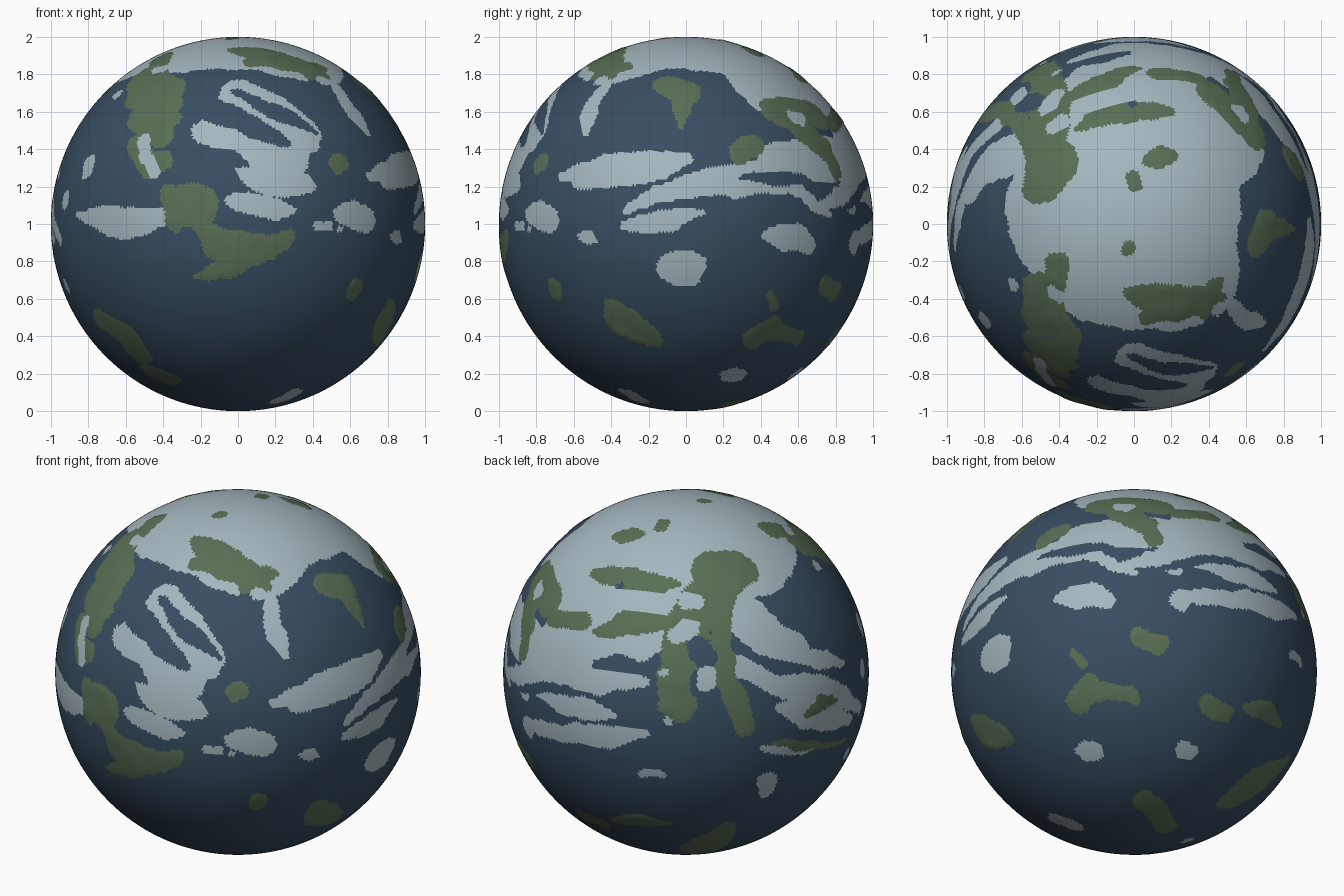
import bpy
import bmesh
from math import sin, cos, pi, radians, sqrt
from mathutils import Vector, noise, kdtree

old = bpy.data.objects.get("Cube")
if old:
    bpy.data.objects.remove(old, do_unlink=True)


def make_material(name, colour):
    mat = bpy.data.materials.new(name)
    mat.use_nodes = True
    mat.diffuse_color = (*colour, 1)
    mat.node_tree.nodes["Principled BSDF"].inputs["Base Color"].default_value = (*colour, 1)
    return mat


materials = [
    make_material("ocean blue", (.04, .076, .122)),
    make_material("ice grey", (.376, .474, .52)),
    make_material("land green", (.1, .156, .09)),
]
ocean, ice, land = range(len(materials))

# Globe surface, with face centres slightly warped so painted coasts look natural
bm = bmesh.new()
bmesh.ops.create_icosphere(bm, subdivisions=7, radius=1)
bm.faces.ensure_lookup_table()
tree = kdtree.KDTree(len(bm.faces))
for face in bm.faces:
    c = face.calc_center_median().normalized()
    warp = noise.noise_vector(c * 5) * .03 + noise.noise_vector(c * 13) * .014
    tree.insert(c + warp - c * warp.dot(c), face.index)
tree.balance()


def side(azimuth, elevation):
    """Right, up and outward axes of one side of the globe."""
    a, e = radians(azimuth), radians(elevation)
    return (Vector((cos(a), sin(a), 0)),
            Vector((-sin(a) * sin(e), cos(a) * sin(e), cos(e))),
            Vector((sin(a) * cos(e), -cos(a) * cos(e), sin(e))))


front, east, north = side(0, 0), side(90, 0), side(0, 90)
back, under = side(215, 25), side(140, -30)


def on_globe(axes, u, v):
    w = sqrt(max(0, 1 - u * u - v * v))
    return (axes[0] * u + axes[1] * v + axes[2] * w).normalized()


def blob(colour, axes, radius, *path, taper=0):
    """Brush a colour along a path on the globe."""
    points = [on_globe(axes, *p) for p in path]
    pairs = list(zip(points, points[1:])) or [(points[0], points[0])]
    for i, (a, b) in enumerate(pairs):
        steps = int((b - a).length / (radius * .25)) + 1
        for s in range(steps + 1):
            t = (i + s / steps) / len(pairs)
            size = radius * (1 - taper + taper * sin(pi * t))
            spot = a.lerp(b, s / steps).normalized()
            for _, index, _ in tree.find_range(spot, size):
                bm.faces[index].material_index = colour


def streak(colour, axes, radius, *path):
    """Brush stroke with narrow ends."""
    blob(colour, axes, radius, *path, taper=.65)


# Polar ice cap
blob(ice, north, .5, (-.25, .1), (.1, .1))
blob(ice, north, .35, (-.3, .4), (0, .55), (.4, .5))
blob(ice, north, .3, (.3, -.3), (0, -.3), (-.2, -.25))
blob(ice, north, .12, (.8, .5), (.65, .68), (.45, .82))

# Ice bands on the front
blob(ice, front, .14, (-.1, .5), (.1, .45), (.25, .38))
blob(ice, front, .12, (0, .68), (.2, .6), (.35, .48))
streak(ice, front, .1, (.02, .3), (.2, .24), (.38, .2))
streak(ice, front, .06, (.48, .78), (.6, .62), (.7, .48))
streak(ice, front, .06, (-.05, .13), (.12, .1), (.3, .05))
streak(ice, front, .08, (-.85, .05), (-.6, .01), (-.4, .02))
streak(ice, front, .08, (.53, .06), (.62, .04), (.72, 0))
blob(ice, front, .03, (.44, 0), (.48, 0))
blob(ice, front, .02, (.54, -.03))
blob(ice, front, .05, (-.92, .12))
blob(ice, front, .05, (-.79, .32), (-.8, .28))
blob(ice, front, .04, (-.92, -.33))

# Ice bands on the east
streak(ice, east, .1, (-.65, .26), (-.43, .28), (-.2, .3), (0, .34))
blob(ice, east, .07, (-.55, .25), (-.4, .26))
streak(ice, east, .06, (-.32, .06), (-.2, .13), (0, .2), (.3, .2), (.55, .2), (.75, .04))
streak(ice, east, .06, (0, .23), (.3, .27), (.55, .27), (.85, .25))
streak(ice, east, .055, (-.34, -.02), (-.1, .01), (.09, .06))
streak(ice, east, .03, (-.58, -.06), (-.53, -.07), (-.48, -.09))
streak(ice, east, .07, (.42, -.07), (.58, -.07), (.68, -.12))
blob(ice, east, .1, (-.04, -.24), (.01, -.24))
blob(ice, east, .05, (.8, .16), (.88, .1))
blob(ice, east, .05, (.9, -.1))

# Ice bands on the back
blob(ice, back, .14, (-.75, .14), (-.45, .17), (-.25, .2))
streak(ice, back, .09, (-.98, 0), (-.7, -.03), (-.45, -.03), (-.22, -.05))
streak(ice, back, .07, (-.8, -.12), (-.6, -.18), (-.42, -.24))
streak(ice, back, .07, (-.88, -.28), (-.6, -.33), (-.4, -.37), (-.22, -.33))
blob(ice, back, .13, (.32, .3), (.45, .18), (.56, .1))
streak(ice, back, .05, (.5, .12), (.7, .08), (.85, .05))
streak(ice, back, .09, (.2, .05), (.4, -.02), (.6, -.08), (.8, -.1), (.95, -.2))
streak(ice, back, .08, (.52, -.2), (.7, -.23), (.9, -.26))
streak(ice, back, .04, (.4, -.4), (.55, -.42), (.72, -.41))
streak(ice, back, .07, (.4, -.57), (.45, -.6), (.43, -.68))
blob(ice, back, .025, (-.24, -.55), (-.12, -.56))

# Ice floes in the south
blob(ice, under, .055, (-.27, -.43), (-.24, -.43))
blob(ice, under, .055, (.28, -.42), (.31, -.44))
blob(ice, under, .06, (-.42, -.81), (-.34, -.83))
blob(ice, under, .03, (.3, -.92))

# Open water channels between the ice bands
streak(ocean, front, .07, (-.3, .68), (-.1, .59), (.08, .52), (.28, .43))
streak(ocean, front, .05, (-.03, .7), (.15, .62), (.28, .57), (.42, .5))
streak(ocean, front, .05, (-.25, .76), (-.18, .76), (-.1, .76))
streak(ocean, front, .06, (.4, .76), (.46, .68), (.52, .52))
streak(ocean, front, .05, (-.3, .4), (-.1, .36), (.05, .33))
blob(ocean, east, .14, (-.25, .6), (-.12, .55))
blob(ocean, east, .1, (-.24, .68), (-.15, .7))
streak(ocean, east, .04, (.3, .24), (.5, .24), (.68, .22))
streak(ocean, back, .05, (-.5, .04), (-.35, .04), (-.2, .02))
streak(ocean, back, .035, (-.95, -.08), (-.75, -.09), (-.5, -.13))
streak(ocean, back, .04, (.3, .08), (.5, .02), (.7, 0))

# Northern land
blob(land, north, .13, (-.5, -.38), (-.45, -.55), (-.4, -.7))
blob(land, north, .07, (-.4, -.22), (-.42, -.32))
streak(land, north, .11, (-.02, -.37), (.2, -.43), (.46, -.4))
blob(land, north, .05, (.43, -.34), (.38, -.48))
blob(land, north, .06, (.08, -.5), (.2, -.47))
blob(land, north, .05, (.1, .33), (.17, .37))
blob(land, north, .035, (0, .25), (.02, .21))
streak(land, north, .035, (-.05, -.14), (-.02, -.12), (.01, -.11))
blob(land, north, .06, (.14, .8), (.34, .78))
blob(land, north, .1, (.42, .7), (.55, .6), (.63, .48))

# Front continents
blob(land, front, .12, (-.52, .7), (-.4, .7))
blob(land, front, .1, (-.5, .58), (-.42, .5))
blob(land, front, .06, (-.54, .42), (-.47, .3), (-.42, .34))
blob(land, front, .12, (-.28, .1), (-.22, .1))
blob(land, front, .06, (-.36, .16), (-.34, .02))
streak(land, front, .09, (-.22, .02), (-.12, -.1), (.08, -.14), (.29, -.07))
streak(land, front, .06, (-.2, -.28), (-.05, -.24), (.1, -.14))
blob(land, front, .04, (.52, .3), (.56, .33))
blob(land, front, .05, (.62, -.37), (.64, -.33))
blob(land, front, .08, (-.72, -.52), (-.6, -.6), (-.53, -.69))
blob(land, front, .07, (-.46, -.79), (-.38, -.82))

# Eastern islands
blob(land, east, .08, (-.09, .74), (0, .7))
streak(land, east, .06, (0, .72), (-.02, .64), (-.02, .53))
blob(land, east, .07, (.29, .38), (.35, .42))
blob(land, east, .07, (.45, .63), (.62, .5), (.74, .4))
blob(land, east, .05, (.76, .38), (.8, .28))
streak(land, east, .1, (-.4, -.43), (-.32, -.54), (-.15, -.63))
blob(land, east, .03, (.44, -.38), (.47, -.45))
blob(land, east, .06, (.36, -.61), (.46, -.55))
blob(land, east, .05, (.46, -.57), (.6, -.61))
blob(land, east, .055, (.74, -.33), (.79, -.36))
blob(land, east, .05, (.79, -.6), (.82, -.64))

# Back continent and its arms
blob(land, back, .12, (.15, .56), (.28, .56))
blob(land, back, .12, (.2, .5), (.08, .38), (0, .25), (-.02, .1))
blob(land, back, .09, (-.06, 0), (-.07, -.18), (-.02, -.2))
streak(land, back, .07, (-.5, .53), (-.3, .5), (-.05, .48))
streak(land, back, .07, (-.5, .24), (-.3, .26), (-.05, .28))
blob(land, back, .06, (.22, .4), (.17, .15), (.24, -.1), (.32, -.3))
streak(land, back, .045, (.66, -.22), (.74, -.17), (.82, -.14))
streak(land, back, .03, (.45, -.38), (.65, -.4), (.87, -.37))
streak(land, back, .06, (-.4, -.81), (-.25, -.81), (-.1, -.82))

# Southern land
streak(land, under, .12, (.48, -.7), (.64, -.62), (.82, -.5))
blob(land, under, .07, (.06, -.7), (.13, -.74), (.17, -.85))

# Lakes and snow fields within the land
blob(ocean, back, .07, (.06, .12), (.1, .08))
blob(ocean, back, .025, (-.35, .47))
blob(ocean, front, .04, (-.26, .62), (-.22, .58))
blob(ice, back, .055, (.12, -.01), (.12, -.07))
blob(ice, back, .05, (0, .38), (.05, .38))
blob(ice, back, .05, (-.05, .2), (.02, .23))
blob(ice, back, .025, (-.12, 0))
blob(ice, back, .025, (-.1, -.28))
blob(ice, front, .035, (-.51, .45), (-.5, .37), (-.45, .28))
blob(ice, front, .035, (-.66, .68))
blob(ice, front, .03, (-.45, .82), (-.4, .83))
blob(ice, north, .035, (.56, .62), (.6, .56))

# Low hills on the land
for vert in bm.verts:
    if all(f.material_index == land for f in vert.link_faces):
        vert.co *= 1.001 + .006 * max(0, noise.noise(vert.co * 9))
for face in bm.faces:
    face.smooth = True

mesh = bpy.data.meshes.new("globe")
bm.to_mesh(mesh)
bm.free()
for mat in materials:
    mesh.materials.append(mat)
globe = bpy.data.objects.new("globe", mesh)
globe.location.z = 1
bpy.context.collection.objects.link(globe)
